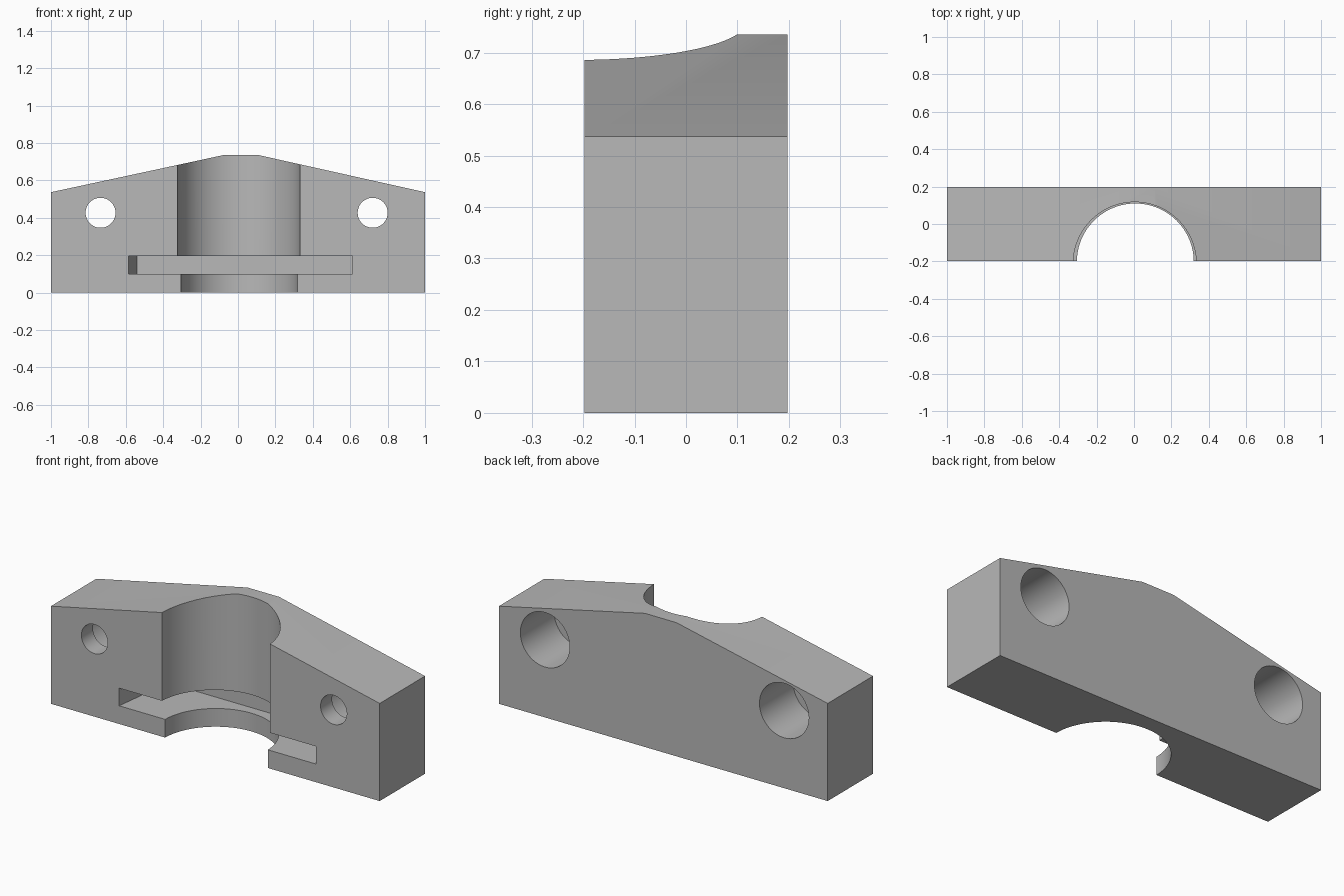
import bpy, bmesh
from math import radians
from mathutils import Matrix

cube = bpy.data.objects.get("Cube")
if cube:
    bpy.data.objects.remove(cube, do_unlink=True)

HALF_DEPTH = 0.197
SLOT_LOW, SLOT_HIGH = 0.1, 0.197

grey = bpy.data.materials.new("plain_grey")
grey.use_nodes = True
colour = (0.48, 0.48, 0.48, 1)
grey.diffuse_color = colour
grey.node_tree.nodes["Principled BSDF"].inputs["Base Color"].default_value = colour


def add_object(name, bm):
    bmesh.ops.recalc_face_normals(bm, faces=bm.faces)
    mesh = bpy.data.meshes.new(name)
    bm.to_mesh(mesh)
    bm.free()
    mesh.materials.append(grey)
    obj = bpy.data.objects.new(name, mesh)
    bpy.context.collection.objects.link(obj)
    return obj


def prism(name, points, offset):
    """Extrude a closed outline along the offset vector."""
    bm = bmesh.new()
    face = bm.faces.new([bm.verts.new(p) for p in points])
    result = bmesh.ops.extrude_face_region(bm, geom=[face], use_keep_orig=True)
    verts = [g for g in result["geom"] if isinstance(g, bmesh.types.BMVert)]
    bmesh.ops.translate(bm, verts=verts, vec=offset)
    return add_object(name, bm)


def cylinder(name, radius, length, centre, along_y=False):
    matrix = Matrix.Translation(centre)
    if along_y:
        matrix = matrix @ Matrix.Rotation(radians(90), 4, "X")
    bm = bmesh.new()
    bmesh.ops.create_cone(bm, cap_ends=True, segments=96, radius1=radius,
                          radius2=radius, depth=length, matrix=matrix)
    return add_object(name, bm)


# Solid block with a sloped top and a short flat ridge
outline = [(-1, 0), (1, 0), (1, 0.537), (0.112, 0.735), (-0.08, 0.735), (-1, 0.537)]
block = prism("clamp_block", [(x, -HALF_DEPTH, z) for x, z in outline],
              (0, 2 * HALF_DEPTH, 0))

# Half-round channel: wide above the slot, slightly narrower below
middle = (SLOT_LOW + SLOT_HIGH) / 2
cutters = [
    cylinder("upper_bore", 0.329, 1, (0.004, -0.212, middle + 0.5)),
    cylinder("lower_bore", 0.3126, 1, (0.007, -0.203, middle - 0.5)),
]

# Flange slot with a slanted left wall
slot = [(-0.598, -0.3), (0.612, -0.3), (0.612, 0.163), (-0.54, 0.163)]
cutters.append(prism("flange_slot", [(x, y, SLOT_LOW) for x, y in slot],
                     (0, 0, SLOT_HIGH - SLOT_LOW)))

# Bolt holes, counterbored from the back
for side, x in (("right", -0.735), ("left", 0.72)):
    cutters.append(cylinder(side + "_bolt_hole", 0.08, 1, (x, 0, 0.427), True))
    cutters.append(cylinder(side + "_counterbore", 0.15, 1,
                            (x, 0.5 - HALF_DEPTH + 0.1, 0.427), True))

# Cut the block, then discard the cutters
bpy.ops.object.select_all(action="DESELECT")
block.select_set(True)
bpy.context.view_layer.objects.active = block
for cutter in cutters:
    cutter.hide_render = True
    cut = block.modifiers.new(cutter.name, "BOOLEAN")
    cut.operation = "DIFFERENCE"
    cut.solver = "EXACT"
    cut.object = cutter
    bpy.ops.object.modifier_apply(modifier=cut.name)
    bpy.data.objects.remove(cutter, do_unlink=True)

bpy.ops.object.shade_smooth_by_angle(angle=radians(20))
